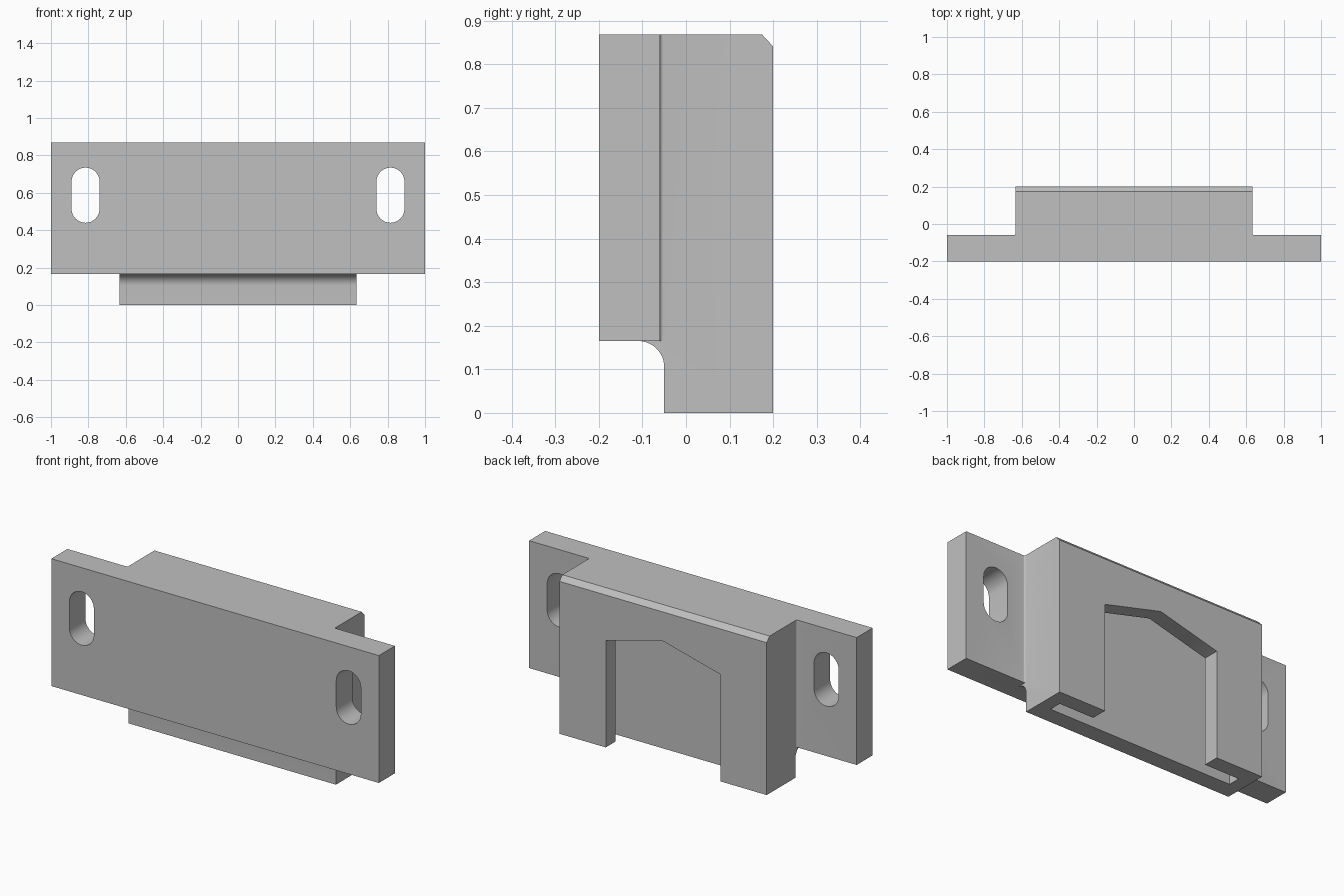
import bpy
import bmesh
import math
from mathutils import Vector

cube = bpy.data.objects.get("Cube")
if cube:
    bpy.data.objects.remove(cube, do_unlink=True)

grey = bpy.data.materials.new("plain grey")
grey.use_nodes = True
colour = (0.53, 0.53, 0.53, 1)
grey.diffuse_color = colour
grey.node_tree.nodes["Principled BSDF"].inputs["Base Color"].default_value = colour

AXES = {"x": lambda u, v, w: (w, u, v),
        "y": lambda u, v, w: (u, w, v),
        "z": lambda u, v, w: (u, v, w)}


def prism(name, profile, axis, start, end):
    """Extrude a 2D profile along an axis."""
    place = AXES[axis]
    bm = bmesh.new()
    base = bm.faces.new([bm.verts.new(place(u, v, start)) for u, v in profile])
    moved = bmesh.ops.extrude_face_region(bm, geom=[base])["geom"]
    verts = [g for g in moved if isinstance(g, bmesh.types.BMVert)]
    bmesh.ops.translate(bm, verts=verts, vec=Vector(place(0, 0, end - start)))
    bmesh.ops.recalc_face_normals(bm, faces=bm.faces)
    mesh = bpy.data.meshes.new(name)
    bm.to_mesh(mesh)
    bm.free()
    mesh.materials.append(grey)
    obj = bpy.data.objects.new(name, mesh)
    bpy.context.collection.objects.link(obj)
    return obj


def arc(cx, cy, r, a0, a1, steps):
    angles = [math.radians(a0 + (a1 - a0) * i / steps) for i in range(steps + 1)]
    return [(cx + r * math.cos(a), cy + r * math.sin(a)) for a in angles]


def combine(target, tool, operation):
    """Apply a boolean and discard the tool."""
    tool.hide_render = True
    mod = target.modifiers.new("boolean", "BOOLEAN")
    mod.object = tool
    mod.operation = operation
    mod.solver = "EXACT"
    graph = bpy.context.evaluated_depsgraph_get()
    result = bpy.data.meshes.new_from_object(target.evaluated_get(graph))
    target.modifiers.clear()
    target.data = result
    bpy.data.objects.remove(tool, do_unlink=True)


def house(half, eave, peak):
    return [(-half, -0.1), (half, -0.1), (half, eave), (0, peak), (-half, eave)]


FRONT, PLATE_BACK, BACK = -0.2, -0.06, 0.2
HALF, TOP, PLATE_BOTTOM = 0.633, 0.868, 0.165
R = 0.008

# Wide mounting plate, with tiny fillets where it meets the block
right = [(1, FRONT), (1, PLATE_BACK)] + arc(HALF + R, PLATE_BACK + R, R, 270, 180, 5)
plan = right + [(-x, y) for x, y in reversed(right)]
bracket = prism("bracket_body", plan, "z", PLATE_BOTTOM, TOP)

# Deep block with a rounded lower corner and a chamfered top back edge
side = [(-0.11, TOP), (0.175, TOP), (BACK, TOP - 0.027), (BACK, 0), (-0.05, 0)]
side += arc(-0.11, PLATE_BOTTOM - 0.06, 0.06, 0, 90, 12)
combine(bracket, prism("block", side, "x", -HALF, HALF), "UNION")

# Screw slots at both ends
for s in (-1, 1):
    slot = arc(s * 0.815, 0.66, 0.075, 0, 180, 16) + arc(s * 0.815, 0.515, 0.075, 180, 360, 16)
    combine(bracket, prism("slot_cutter", slot, "y", -0.4, 0.1), "DIFFERENCE")

# Wide inner channel, then the narrower opening through the back
combine(bracket, prism("channel_cutter", house(0.56, 0.62, 0.76), "y", 0.045, 0.113), "DIFFERENCE")
combine(bracket, prism("opening_cutter", house(0.35, 0.59, 0.68), "y", 0.08, 0.3), "DIFFERENCE")

# Smooth curves, sharp edges
bpy.ops.object.select_all(action="DESELECT")
bracket.select_set(True)
bpy.context.view_layer.objects.active = bracket
bpy.ops.object.shade_smooth_by_angle(angle=math.radians(30))
